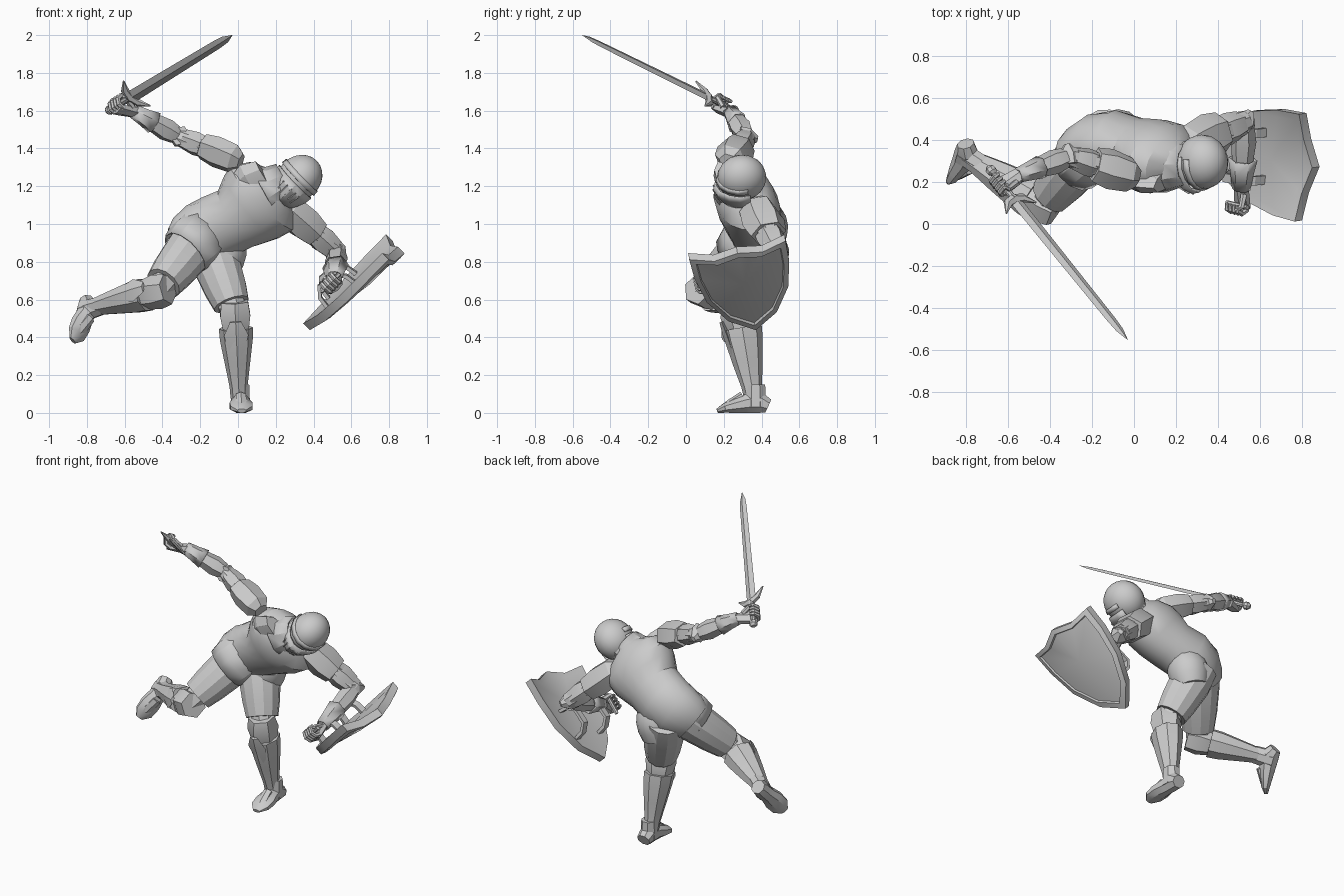
import bpy, bmesh
from math import sin, cos, pi, radians
from mathutils import Vector as V

cube = bpy.data.objects.get("Cube")
if cube:
    bpy.data.objects.remove(cube)
made = []


def finish(name, bm, thick=0):
    bmesh.ops.recalc_face_normals(bm, faces=bm.faces)
    mesh = bpy.data.meshes.new(name)
    bm.to_mesh(mesh)
    bm.free()
    ob = bpy.data.objects.new(name, mesh)
    bpy.context.collection.objects.link(ob)
    if thick:
        mod = ob.modifiers.new("Thickness", "SOLIDIFY")
        mod.thickness = thick
    made.append(ob)
    return ob


def skin(bm, rings, closed=True):
    n = len(rings[0])
    for lower, upper in zip(rings, rings[1:]):
        for i in range(n if closed else n - 1):
            j = (i + 1) % n
            bm.faces.new((lower[i], lower[j], upper[j], upper[i]))


def loft(name, points, radii, hint, n=8, turn=0.5, cap=True, thick=0):
    """Elliptical rings swept along points; hint sets the first radius direction."""
    bm = bmesh.new()
    points = [V(p) for p in points]
    rings = []
    for i, (p, (a, b)) in enumerate(zip(points, radii)):
        axis = (points[min(i + 1, len(points) - 1)] - points[max(i - 1, 0)]).normalized()
        x = V(hint) - axis * axis.dot(V(hint))
        x.normalize()
        y = axis.cross(x)
        angles = [2 * pi * (k + turn) / n for k in range(n)]
        rings.append([bm.verts.new(p + x * a * cos(t) + y * b * sin(t)) for t in angles])
    skin(bm, rings)
    if cap:
        bm.faces.new(rings[0])
        bm.faces.new(rings[-1])
    return finish(name, bm, thick)


def limb(name, start, end, profile, hint, size=1, **kw):
    """Straight part; profile lists (fraction along, radius, radius)."""
    start, end = V(start), V(end)
    return loft(name, [start.lerp(end, t) for t, a, b in profile],
                [(a * size, b * size) for t, a, b in profile], hint, **kw)


# torso
lateral = V((.79, .26, -.55))
loft("torso",
     [(-.28, .33, .87), (-.245, .345, .90), (-.18, .375, .945), (-.11, .38, .985), (-.01, .35, 1.03),
      (.07, .33, 1.09), (.13, .31, 1.14), (.18, .295, 1.19), (.22, .285, 1.215)],
     [(.14, .11), (.165, .13), (.18, .15), (.18, .16), (.18, .155),
      (.225, .165), (.245, .16), (.19, .13), (.09, .09)], lateral, n=18)
limb("left_buttock", (-.05, .41, .98), (-.10, .425, .74),
     [(0, .08, .06), (.25, .115, .11), (.5, .125, .128), (.75, .12, .122), (1, .10, .10)], (1, 0, 0), n=14)
limb("gorget", (.14, .28, 1.17), (.25, .28, 1.23),
     [(0, .15, .135), (.5, .115, .115), (1, .10, .10)], lateral, n=10, cap=False, thick=.012)
limb("breast_panel", (.02, .245, 1.15), (.16, .215, 1.23),
     [(0, .12, .045), (.5, .155, .07), (1, .13, .05)], lateral, n=8, turn=0)

# head: skull dome, brow band, keeled visor
up = V((.72, -.05, .69)).normalized()
face = V((-.12, -.95, -.25))
face = (face - up * face.dot(up)).normalized()
side = up.cross(face)
head = V((.325, .295, 1.245))
bm = bmesh.new()
bmesh.ops.create_uvsphere(bm, u_segments=20, v_segments=12, radius=.125)
for v in bm.verts:
    v.co = head + side * v.co.x * .92 + face * v.co.y * 1.04 + up * v.co.z * 1.03
finish("helmet_dome", bm)
limb("neck", head, (.18, .29, 1.16), [(0, .10, .11), (.6, .09, .10), (1, .08, .09)], side, n=10)


def face_plate(name, rows, reach):
    bm = bmesh.new()
    rings = []
    for height, radius, keel in rows:
        ring = []
        for k in range(-4, 5):
            t = radians(reach) * k / 4
            r = radius + keel * max(0, cos(t)) ** 4
            ring.append(bm.verts.new(head + up * height + face * r * cos(t) + side * r * sin(t) * .95))
        rings.append(ring)
    skin(bm, rings, closed=False)
    return finish(name, bm, .01)


face_plate("brow_band", [(-.01, .130, .01), (.02, .127, .006)], 100)
face_plate("visor", [(-.03, .130, .018), (-.07, .126, .03), (-.12, .105, .03), (-.175, .075, .015)], 105)
for k in range(-2, 3):
    t = k * .2
    out = face * cos(t) + side * sin(t)
    keel = cos(t) ** 4
    limb("visor_rib", head + out * (.126 + .03 * keel) - up * .065,
         head + out * (.105 + .03 * keel) - up * .12,
         [(0, .004, .006), (1, .004, .006)], side, n=4)

# arms: plates, elbows, bracers
def arm(tag, shoulder, elbow, wrist, hint, size):
    shoulder, elbow, wrist = V(shoulder), V(elbow), V(wrist)
    limb(tag + "_upper_arm", shoulder, elbow,
         [(-.1, .055, .055), (.4, .062, .06), (1, .05, .05)], hint, size)
    limb(tag + "_pauldron", shoulder, elbow,
         [(-.3, .045, .05), (-.15, .08, .085), (.22, .085, .10), (.5, .07, .085)],
         hint, size, n=6, thick=.01)
    limb(tag + "_arm_plate", shoulder, elbow, [(.52, .06, .066), (.66, .066, .068), (.9, .055, .055)],
         hint, size, n=6)
    bend = (elbow - (shoulder + wrist) / 2).normalized()
    limb(tag + "_elbow_cop", elbow - bend * .04, elbow + bend * .06,
         [(0, .055, .055), (.5, .058, .055), (1, .015, .02)], wrist - shoulder, n=6)
    limb(tag + "_bracer", elbow, wrist,
         [(.08, .05, .05), (.3, .062, .06), (.75, .046, .044), (1, .038, .036)], hint, n=6)
    limb(tag + "_gauntlet_cuff", elbow, wrist,
         [(.58, .064, .056), (.8, .05, .046), (1.05, .04, .036)], hint, size, n=6, cap=False, thick=.008)


def fist(tag, wrist, grip, rod):
    wrist, grip, rod = V(wrist), V(grip), V(rod).normalized()
    reach = grip - wrist
    reach = (reach - rod * reach.dot(rod)).normalized()
    cross = rod.cross(reach)
    knuckle = grip + cross * .035
    limb(tag + "_hand", wrist, knuckle, [(0, .036, .032), (.6, .046, .026), (1.1, .05, .02)], rod, n=6)
    for k in range(4):
        base = grip + rod * (k - 1.5) * .024
        path = [base + reach * .036 * sin(t) + cross * .036 * cos(t) for t in (-.2, .7, 1.6, 2.5, 3.3)]
        loft(tag + "_finger", path, [(.013, .014)] * 4 + [(.008, .009)], rod, n=6)
    loft(tag + "_thumb", [wrist.lerp(grip, .4) + rod * .03, grip + rod * .05 - cross * .02,
                          grip + rod * .03 - cross * .04 + reach * .02],
         [(.016, .018), (.014, .014), (.008, .009)], cross, n=6)


arm("right", (-.06, .245, 1.36), (-.31, .32, 1.46), (-.54, .235, 1.59), (.3, .2, .9), 1)
arm("left", (.30, .39, 1.05), (.525, .485, .85), (.51, .18, .72), (.7, .1, .6), 1.15)

# sword
guard, tip = V((-.57, .12, 1.67)), V((-.03, -.55, 2.0))
aim = (tip - guard).normalized()
wide = V((.67, .24, -.62)).normalized()
limb("sword_blade", guard, tip, [(0, .036, .011), (.85, .027, .009), (.93, .022, .007), (1, .001, .001)],
     wide, n=4, turn=0)
limb("sword_handle", guard, guard - aim * .17, [(0, .016, .013), (.5, .019, .016), (1, .014, .012)], wide)
limb("sword_pommel", guard - aim * .16, guard - aim * .21,
     [(0, .012, .012), (.3, .026, .024), (.7, .026, .024), (1, .012, .012)], wide)
for s in (-1, 1):
    loft("crossguard_" + ("a" if s < 0 else "b"),
         [guard - wide * s * .01, guard + wide * s * .05 + aim * .012, guard + wide * s * .10 + aim * .06],
         [(.026, .022), (.024, .016), (.004, .004)], aim, n=6)
fist("right", (-.54, .235, 1.59), guard - aim * .1, aim)

# shield: curved heater outline with rim, recessed ridged face and faceted back
s_up = V((.7, -.16, .69)).normalized()
s_side = V((.04, .98, .19)).normalized()
s_out = s_side.cross(s_up).normalized()
foot_point = V((.38, .37, .438))


def on_shield(s, t, depth):
    bulge = .06 * t / .62 * (1 - (s / .26) ** 2)
    return foot_point + s_side * s + s_up * t + s_out * (bulge + depth)


half = [(0, .65), (.13, .605), (.26, .61), (.255, .46), (.22, .28), (.13, .11)]
outline = half + [(0, 0)] + [(-s, t) for s, t in reversed(half[1:])]
bm = bmesh.new()
rings = []
for scale, depth in ((.86, -.05), (1, -.05), (1, 0), (.88, .006), (.86, -.008)):
    rings.append([bm.verts.new(on_shield(s * scale, .38 + (t - .38) * scale, depth)) for s, t in outline])
skin(bm, rings)
for ring, depth in ((rings[0], -.055), (rings[-1], .012)):
    mid = bm.verts.new(on_shield(0, .40, depth))
    for i, v in enumerate(ring):
        bm.faces.new((v, ring[(i + 1) % len(ring)], mid))
finish("shield", bm)

# shield straps and hand grip
for s in (-.10, .13):
    loft("shield_strap", [on_shield(s, t, d) for t, d in
                          ((.17, -.04), (.18, -.11), (.22, -.16), (.32, -.16), (.36, -.11), (.37, -.04))],
         [(.03, .014)] * 6, s_side, n=4)
grip = V((.49, .09, .69))
limb("shield_grip", grip - s_up * .07, grip + s_up * .07, [(0, .012, .012), (1, .012, .012)], s_side, n=6)
fist("left", (.51, .18, .72), grip, s_up)

# legs: thigh, knee band, pointed cop, flared greave, boot
def leg(tag, hip, knee, ankle, forward):
    hip, knee, ankle, forward = V(hip), V(knee), V(ankle), V(forward).normalized()
    limb(tag + "_thigh", hip, knee,
         [(-.1, .12, .12), (.2, .13, .13), (.6, .115, .115), (.84, .10, .098)], forward, n=12)
    limb(tag + "_knee_joint", hip, knee, [(.7, .08, .08), (1.1, .07, .07)], forward)
    shin = (ankle - knee).normalized()
    limb(tag + "_knee_band", knee - shin * .07, knee + shin * .09,
         [(0, .082, .082), (.45, .105, .092), (1, .082, .076)], forward, n=6, turn=0)
    limb(tag + "_greave", knee, ankle,
         [(.17, .105, .09), (.32, .10, .087), (.6, .08, .068), (.9, .055, .048), (1.05, .05, .045)],
         forward, n=8, turn=0)
    loft(tag + "_greave_peak", [knee + shin * .05 + forward * .105, knee + shin * .12 + forward * .09,
                                knee + shin * .28 + forward * .06],
         [(.012, .03), (.02, .065), (.015, .02)], forward, n=4, turn=0)


def boot(tag, heel, toe, rise):
    heel, toe, rise = V(heel), V(toe), V(rise)
    along = (toe - heel).normalized()
    rise = (rise - along * rise.dot(along)).normalized()
    across = along.cross(rise)
    shape = [(0, .045, .04), (.15, .053, .06), (.4, .052, .055), (.62, .066, .042),
             (.85, .062, .028), (1, .025, .012)]
    loft(tag + "_boot", [heel.lerp(toe, t) + rise * h * .92 for t, w, h in shape],
         [(w, h) for t, w, h in shape], across, n=8)
    limb(tag + "_ankle", heel.lerp(toe, .25) + rise * .03, heel.lerp(toe, .25) + rise * .15,
         [(0, .055, .062), (1, .05, .055)], across)
    limb(tag + "_toe_ridge", heel.lerp(toe, .5) + rise * .09, heel.lerp(toe, .95) + rise * .02,
         [(0, .03, .025), (.6, .035, .02), (1, .012, .01)], across, n=6)


leg("left", (-.14, .42, .86), (-.015, .285, .52), (.005, .355, .10), (0, -1, .1))
boot("left", (.01, .435, 0), (.02, .165, 0), (0, 0, 1))
leg("right", (-.21, .36, .92), (-.43, .095, .64), (-.78, .31, .555), (-.25, -.75, .3))
boot("right", (-.83, .40, .58), (-.885, .21, .38), (.8, -.5, .25))
limb("right_tasset", (-.17, .36, .965), (-.36, .21, .765),
     [(0, .155, .13), (.35, .155, .135), (.58, .14, .13)], lateral, n=12, cap=False, thick=.008)

# smooth shading with crisp plate edges
bpy.ops.object.select_all(action="DESELECT")
for ob in made:
    ob.select_set(True)
bpy.context.view_layer.objects.active = made[0]
bpy.ops.object.shade_smooth_by_angle(angle=radians(28))
